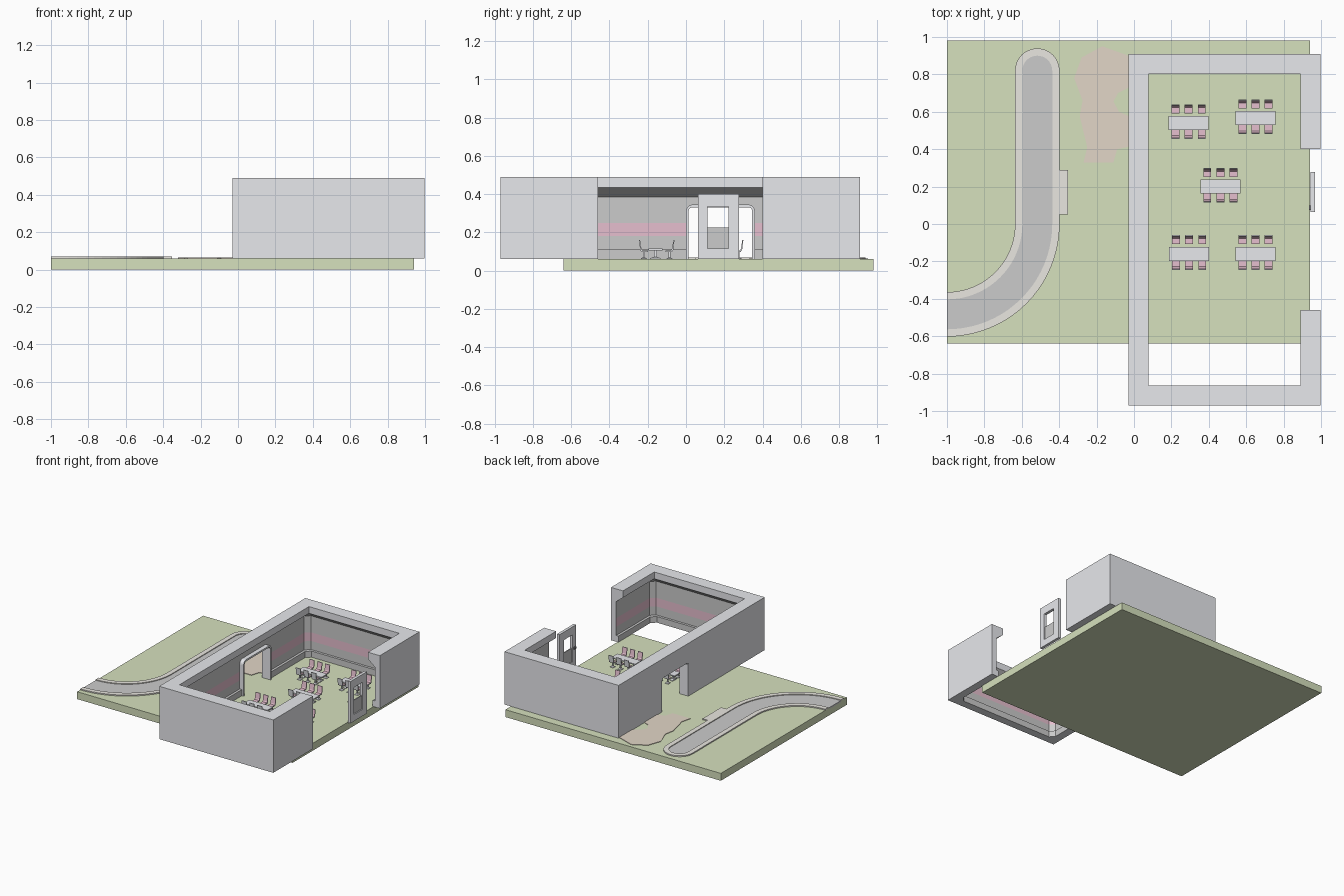
import bpy, bmesh, math
from mathutils import Vector

if "Cube" in bpy.data.objects:
    bpy.data.objects.remove(bpy.data.objects["Cube"])


def material(name, r, g, b):
    m = bpy.data.materials.new(name)
    m.diffuse_color = (r, g, b, 1)
    m.use_nodes = True
    m.node_tree.nodes["Principled BSDF"].inputs["Base Color"].default_value = m.diffuse_color
    return m


GREY = material("grey", 0.80, 0.81, 0.84)
INNER = material("inner_wall", 0.67, 0.67, 0.69)
PINK = material("pink", 0.79, 0.52, 0.62)
GREEN = material("grass", 0.67, 0.75, 0.51)
ROAD = material("asphalt", 0.60, 0.60, 0.60)
KERB = material("kerb", 0.82, 0.80, 0.75)
EARTH = material("earth", 0.76, 0.67, 0.57)
DARK = material("dark", 0.25, 0.25, 0.27)
PANE = material("pane", 0.66, 0.67, 0.67)


def loft_mesh(name, rings, mats, seg=None, closed=False):
    """Join cross-sections into a solid; seg gives a material slot per section edge."""
    bm, seen = bmesh.new(), {}

    def vert(p):
        key = tuple(round(c, 5) for c in p)
        if key not in seen:
            seen[key] = bm.verts.new(key)
        return seen[key]

    def face(points, slot):
        vs = list(dict.fromkeys(vert(p) for p in points))
        if len(vs) > 2 and not bm.faces.get(vs):
            bm.faces.new(vs).material_index = slot

    n = len(rings[0])
    pairs = list(zip(rings, rings[1:] + rings[:1]))
    for a, b in pairs if closed else pairs[:-1]:
        for i in range(n):
            j = (i + 1) % n
            face((a[i], a[j], b[j], b[i]), seg[i] if seg else 0)
    if not closed:
        face(rings[0], 0)
        face(rings[-1], 0)
    bmesh.ops.recalc_face_normals(bm, faces=bm.faces)
    me = bpy.data.meshes.new(name)
    bm.to_mesh(me)
    bm.free()
    for m in mats:
        me.materials.append(m)
    return me


def place(name, me, loc=(0, 0, 0), turn=0):
    ob = bpy.data.objects.new(name, me)
    ob.location = loc
    ob.rotation_euler.z = turn
    bpy.context.collection.objects.link(ob)
    return ob


def loft(name, rings, mat, **kw):
    return place(name, loft_mesh(name, rings, [mat], **kw))


def slab(name, outline, z0, z1, mat):
    return loft(name, [[(x, y, z) for x, y in outline] for z in (z0, z1)], mat)


def box_mesh(name, x0, x1, y0, y1, z0, z1, mat):
    o = [(x0, y0), (x1, y0), (x1, y1), (x0, y1)]
    return loft_mesh(name, [[(x, y, z) for x, y in o] for z in (z0, z1)], [mat])


def box(name, *a):
    return place(name, box_mesh(name, *a))


def arc(cx, cy, r, a0, a1, n):
    return [(cx + r * math.cos(math.radians(a0 + (a1 - a0) * i / n)),
             cy + r * math.sin(math.radians(a0 + (a1 - a0) * i / n))) for i in range(n + 1)]


# Grass base
G = 0.06
box("grass_base", -1, 0.94, -0.64, 0.98, 0, G, GREEN)


# Road with kerb and side platform
def road_outline(w):
    return (arc(-1, 0, 0.483 + w, -90, 0, 20) + arc(-0.517, 0.82, w, 0, 180, 16)
            + arc(-1, 0, 0.483 - w, 0, -90, 20))


slab("road_surface", road_outline(0.08), G - 0.01, G + 0.003, ROAD)
kerb = [[(*o, G), (*o, G + 0.009), (*i, G + 0.009), (*i, G)]
        for o, i in zip(road_outline(0.119), road_outline(0.08))]
loft("kerb", kerb, KERB)
box("kerb_platform", -0.398, -0.352, 0.05, 0.29, G, G + 0.009, KERB)

# Bare earth patch outside the doorway
patch = [(-0.27, 0.33), (-0.11, 0.33), (-0.09, 0.40), (0, 0.42), (0, 0.565), (-0.08, 0.60),
         (-0.11, 0.655), (-0.085, 0.70), (0, 0.745), (0, 0.89), (-0.03, 0.90), (-0.17, 0.95),
         (-0.28, 0.89), (-0.32, 0.78), (-0.275, 0.66), (-0.29, 0.575), (-0.25, 0.41)]
slab("earth_patch", patch, G - 0.01, G + 0.004, EARTH)

# Walls: profile (depth inward, height) swept round a C-shaped plan
profile = [(0, G), (0, 0.49), (0.107, 0.49), (0.107, 0.435), (0.045, 0.385), (0.045, 0.25),
           (0.045, 0.18), (0.045, 0.11), (0.065, 0.11), (0.065, G)]
plan = [Vector(p) for p in ((0.997, -0.46), (0.997, -0.97), (-0.03, -0.97),
                            (-0.03, 0.91), (0.997, 0.91), (0.997, 0.40))]
dirs = [(b - a).normalized() for a, b in zip(plan, plan[1:])]
inward = [Vector((d.y, -d.x)) for d in dirs]
rings = [[(*(plan[0] + inward[0] * d), z) for d, z in profile]]
for k in range(1, 5):
    for step in (-dirs[k - 1], dirs[k]):
        rings.append([(*(plan[k] + (inward[k - 1] + inward[k]) * d
                         + step * (0.035 if 0.03 < d < 0.1 else 0)), z) for d, z in profile])
rings.append([(*(plan[5] + inward[4] * d), z) for d, z in profile])
walls = place("walls", loft_mesh("walls", rings, [GREY, INNER, PINK],
                                 seg=[0, 0, 0, 1, 1, 2, 1, 1, 1, 0]))


# Doorway with rounded top corners, and its trim
def arch(w, bottom):
    r = 0.035 - w
    return ([(0.36 - w, bottom)] + arc(0.325, 0.31, r, 0, 90, 6)
            + arc(0.035, 0.31, r, 90, 180, 6) + [(w, bottom)])


cutter = loft("doorway_cutter", [[(x, y, z) for y, z in arch(0.008, 0.0)] for x in (-0.1, 0.2)], GREY)
cutter.hide_render = True
cutter.hide_viewport = True
cut = walls.modifiers.new("doorway", "BOOLEAN")
cut.operation = "DIFFERENCE"
cut.solver = "EXACT"
cut.object = cutter
loft("doorway_trim", [[(-0.028, *o), (0.05, *o), (0.05, *i), (-0.028, *i)]
                      for o, i in zip(arch(0, G), arch(0.014, G))], GREY)

# Free-standing entrance door with half pane and handle
outer = [(0.063, G), (0.277, G), (0.277, 0.40), (0.063, 0.40)]
hole = [(0.112, 0.115), (0.222, 0.115), (0.222, 0.335), (0.112, 0.335)]
loft("entrance_door", [[(0.945, *o), (0.968, *o), (0.968, *i), (0.945, *i)]
                       for o, i in zip(outer, hole)], GREY, closed=True)
box("door_pane", 0.952, 0.960, 0.112, 0.222, 0.115, 0.225, PANE)
box("door_handle", 0.935, 0.946, 0.075, 0.10, 0.215, 0.23, DARK)

# Chair (back towards +y) and table parts, shared by all copies
W = 0.021
shell_side = [(-0.022, 0.038), (-0.022, 0.046), (0.008, 0.046), (0.013, 0.054), (0.020, 0.100),
              (0.026, 0.100), (0.019, 0.046), (0.012, 0.038)]
shell = loft_mesh("chair_shell", [[(x, y, z) for y, z in shell_side] for x in (-W, W)],
                  [GREY, PINK], seg=[0, 1, 1, 1, 0, 0, 0, 0])


def tapered(name, levels, mat):
    return loft_mesh(name, [[(-a, -b, z), (a, -b, z), (a, b, z), (-a, b, z)]
                            for a, b, z in levels], [mat])


chair_foot = tapered("chair_foot", [(0.015, 0.015, 0), (0.015, 0.015, 0.004),
                                    (0.005, 0.005, 0.009), (0.005, 0.005, 0.038)], GREY)
table_top = box_mesh("table_top", -0.107, 0.107, -0.037, 0.037, 0.046, 0.055, GREY)
table_leg = tapered("table_leg", [(0.012, 0.027, 0), (0.012, 0.027, 0.005),
                                  (0.006, 0.008, 0.012), (0.006, 0.008, 0.046)], GREY)

for tx, ty in ((0.292, 0.540), (0.65, 0.566), (0.462, 0.20), (0.295, -0.16), (0.65, -0.16)):
    place("table_top", table_top, (tx, ty, G))
    for dx in (-0.07, 0.07):
        place("table_leg", table_leg, (tx + dx, ty, G))
    for dx in (-0.07, 0, 0.07):
        for dy, turn in ((0.074, 0), (-0.060, math.pi)):
            place("chair_shell", shell, (tx + dx, ty + dy, G), turn)
            place("chair_foot", chair_foot, (tx + dx, ty + dy, G), turn)
